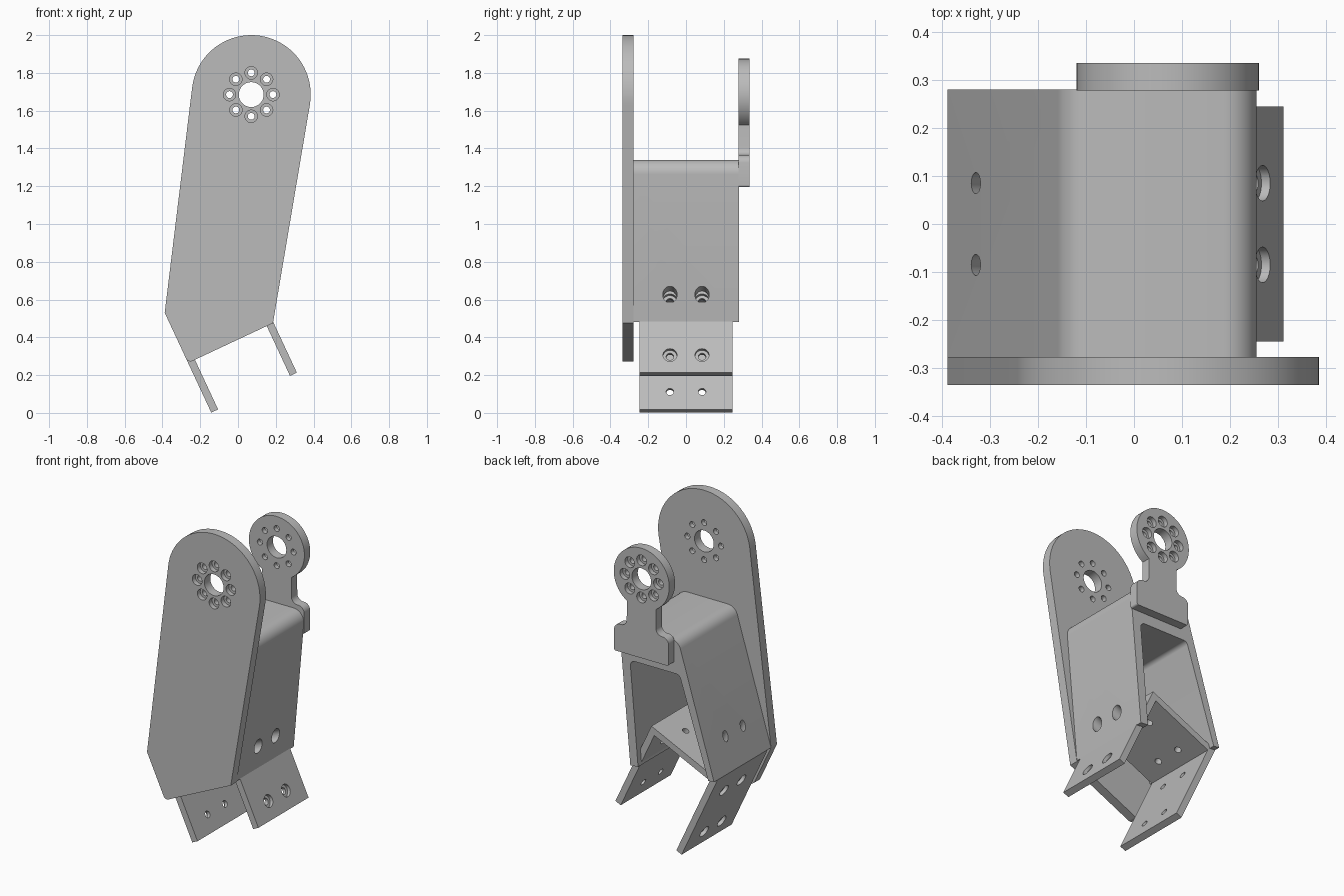
import bpy, bmesh
from math import sin, cos, tan, radians, pi
from mathutils import Vector

cube = bpy.data.objects.get("Cube")
if cube:
    bpy.data.objects.remove(cube, do_unlink=True)

# Single grey finish
grey = bpy.data.materials.new("machined_grey")
grey.use_nodes = True
COLOUR = (0.5, 0.5, 0.5, 1)
grey.diffuse_color = COLOUR
grey.node_tree.nodes["Principled BSDF"].inputs["Base Color"].default_value = COLOUR

# Tilted frame of the lower channel: ACROSS its web, DOWN its legs
TILT = radians(25)
ACROSS = Vector((cos(TILT), 0, sin(TILT)))
DOWN = Vector((sin(TILT), 0, -cos(TILT)))
CORNER = Vector((-0.388, 0, 0.53))
WIDTH, LEG, THICK = 0.5, 0.583, 0.04
HUB = Vector((0.07, 0, 1.685))


def make_object(name, bm):
    bmesh.ops.recalc_face_normals(bm, faces=bm.faces)
    mesh = bpy.data.meshes.new(name)
    bm.to_mesh(mesh)
    bm.free()
    obj = bpy.data.objects.new(name, mesh)
    bpy.context.collection.objects.link(obj)
    mesh.materials.append(grey)
    return obj


def rounded(points, steps=8):
    """Turn (x, z, radius) corners into an outline with rounded corners."""
    out = []
    for i, (x, z, r) in enumerate(points):
        p = Vector((x, z))
        if r == 0:
            out.append(p)
            continue
        a = (Vector(points[i - 1][:2]) - p).normalized()
        b = (Vector(points[(i + 1) % len(points)][:2]) - p).normalized()
        half = a.angle(b) / 2
        centre = p + (a + b).normalized() * (r / sin(half))
        start = p + a * (r / tan(half)) - centre
        end = p + b * (r / tan(half)) - centre
        for k in range(steps + 1):
            out.append(centre + start.slerp(end, k / steps).normalized() * r)
    return out


def arc(radius, first, last, steps):
    """Arc about the hub, as sharp outline corners."""
    angles = [radians(first + (last - first) * k / steps) for k in range(steps + 1)]
    return [(HUB.x + radius * cos(a), HUB.z + radius * sin(a), 0) for a in angles]


def extrude(name, outline, y0, y1):
    bm = bmesh.new()
    face = bm.faces.new([bm.verts.new((p[0], y0, p[1])) for p in outline])
    new = bmesh.ops.extrude_face_region(bm, geom=[face])["geom"]
    verts = [v for v in new if isinstance(v, bmesh.types.BMVert)]
    bmesh.ops.translate(bm, verts=verts, vec=(0, y1 - y0, 0))
    return make_object(name, bm)


def rods(cylinders):
    """Cutter made of cylinders given as (start, end, radius)."""
    bm = bmesh.new()
    for start, end, radius in cylinders:
        axis = end - start
        turn = axis.to_track_quat("Z", "Y").to_matrix().to_4x4()
        turn.translation = (start + end) / 2
        bmesh.ops.create_cone(bm, cap_ends=True, segments=32, radius1=radius,
                              radius2=radius, depth=axis.length, matrix=turn)
    return make_object("cutter", bm)


def cut(obj, cutter):
    cutter.hide_render = True
    mod = obj.modifiers.new("cut", "BOOLEAN")
    mod.operation, mod.solver, mod.object = "DIFFERENCE", "EXACT", cutter
    bpy.context.view_layer.objects.active = obj
    bpy.ops.object.modifier_apply(modifier=mod.name)
    bpy.data.objects.remove(cutter, do_unlink=True)


def at(s, t, y=0):
    """Point s across the web and t down the legs."""
    return CORNER + ACROSS * s + DOWN * t + Vector((0, y, 0))


def hub_holes(obj, y_outer, y_inner):
    """Central bore and a ring of eight counterbored screw holes."""
    dy = Vector((0, (y_inner - y_outer) / 0.06 * 0.1, 0))
    base = HUB + Vector((0, y_outer, 0))
    ring = [base + Vector((cos(k * pi / 4), 0, sin(k * pi / 4))) * 0.115 for k in range(8)]
    cut(obj, rods([(p - dy, p + dy * 0.3, 0.033) for p in ring]))
    cut(obj, rods([(p - dy, p + dy * 2, 0.018) for p in ring]
                  + [(base - dy, base + dy * 2, 0.066)]))


# Large front plate with rounded top
tip = at(0, 0.293)
plate = extrude("front_plate", rounded(
    [(CORNER.x, CORNER.z, 0), (tip.x, tip.z, 0.025), (0.185, 0.475, 0)]
    + arc(0.315, -9.7, 173, 40)), -0.335, -0.277)
hub_holes(plate, -0.335, -0.277)

# Tapered box, hollow from the back
box = extrude("tapered_box", rounded(
    [(CORNER.x, CORNER.z, 0), (0.185, 0.48, 0), (0.262, 1.34, 0.07), (-0.143, 1.34, 0.07)]),
    -0.277, 0.28)
cut(box, extrude("cutter", rounded(
    [(-0.39, 0.4, 0), (0.125, 0.4, 0), (0.187, 1.13, 0.03), (-0.151, 1.13, 0.03)]),
    -0.4, 0.4))

# Screwdriver access holes through the box walls
ROWS = (-0.085, 0.085)
cut(box, rods([(at(WIDTH + 0.005, 0.16, y), at(WIDTH + 0.3, 0.16, y), 0.038) for y in ROWS]
              + [(at(0.135, -0.005, y), at(0.135, -0.4, y), 0.022) for y in ROWS]))

# Tilted lower channel with two legs
corners = [at(0, 0), at(WIDTH, 0), at(WIDTH, LEG), at(WIDTH - THICK, LEG),
           at(WIDTH - THICK, THICK), at(THICK, THICK), at(THICK, LEG), at(0, LEG)]
channel = extrude("lower_channel", [(p.x, p.z) for p in corners], -0.245, 0.245)
bores, holes = [], []
for y in ROWS:
    for t in (0.16, 0.48):
        bores += [(at(-0.1, t, y), at(0.02, t, y), 0.037),
                  (at(WIDTH - 0.02, t, y), at(WIDTH + 0.1, t, y), 0.037)]
        holes.append((at(-0.1, t, y), at(WIDTH + 0.1, t, y), 0.02))
    for s in (0.135, 0.365):
        holes.append((at(s, -0.05, y), at(s, 0.08, y), 0.02))
cut(channel, rods(bores))
cut(channel, rods(holes))

# Rear bracket: foot, neck and round eye
mid, foot, neck = HUB.x + 0.0015, 0.1865, 0.1
rear = extrude("rear_bracket", rounded(
    [(mid - foot, 1.195, 0.012), (mid + foot, 1.195, 0.012), (mid + foot, 1.365, 0.04),
     (mid + neck, 1.365, 0.04)] + arc(0.19, -58.2, 238.2, 48)
    + [(mid - neck, 1.365, 0.04), (mid - foot, 1.365, 0.04)]), 0.278, 0.335)
hub_holes(rear, 0.335, 0.278)

# Smooth the curved walls and keep the edges sharp
for obj in (plate, box, channel, rear):
    bpy.ops.object.select_all(action="DESELECT")
    obj.select_set(True)
    bpy.context.view_layer.objects.active = obj
    bpy.ops.object.shade_smooth_by_angle(angle=radians(30))
